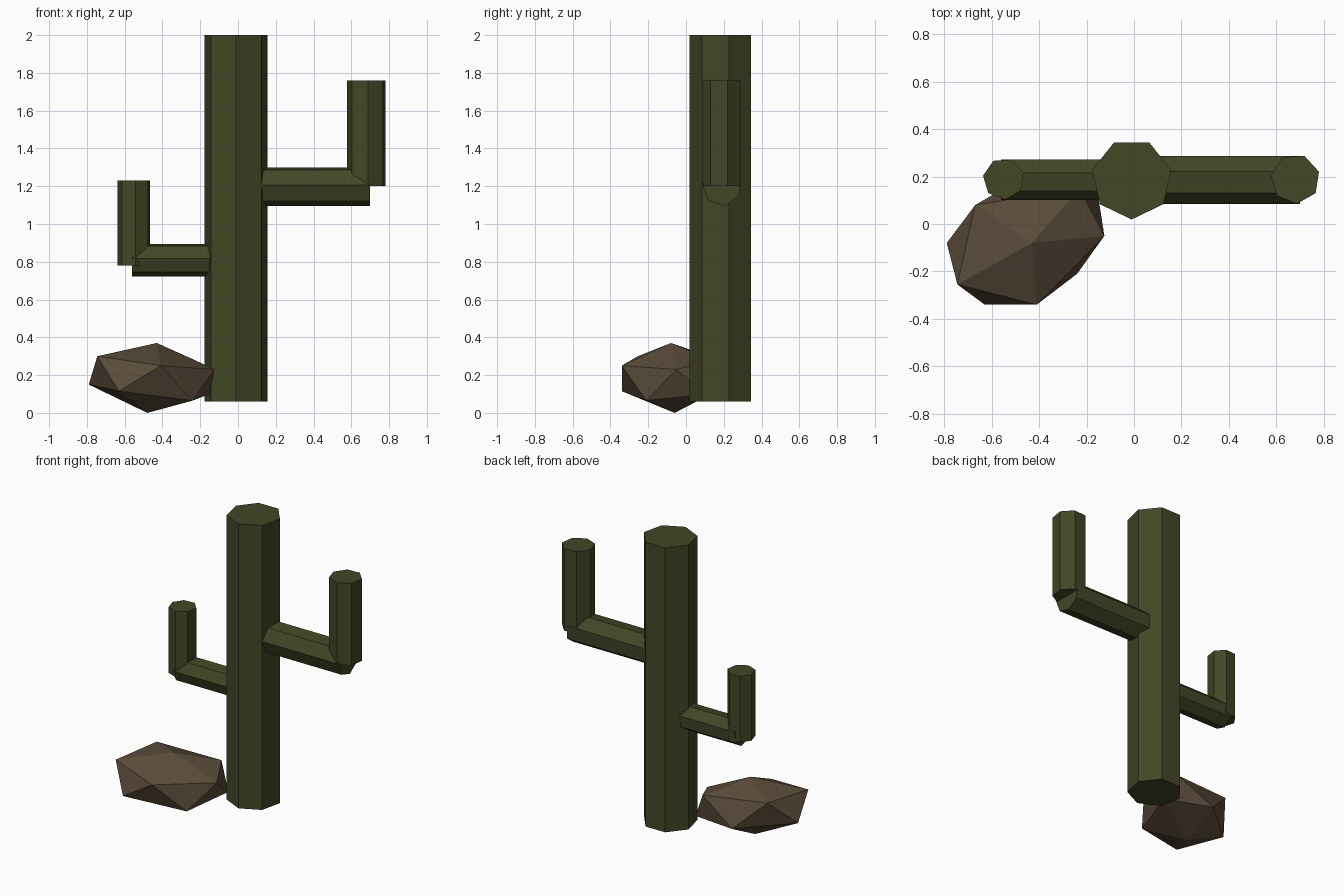
import bpy, bmesh
from math import cos, sin, radians, tau
from mathutils import Vector

cube = bpy.data.objects.get("Cube")
if cube:
    bpy.data.objects.remove(cube)


def material(name, rgb):
    m = bpy.data.materials.new(name)
    m.use_nodes = True
    m.diffuse_color = (*rgb, 1)
    bsdf = m.node_tree.nodes["Principled BSDF"]
    bsdf.inputs["Base Color"].default_value = (*rgb, 1)
    bsdf.inputs["Roughness"].default_value = 0.9
    return m


green = material("cactus green", (0.054, 0.063, 0.019))
brown = material("rock brown", (0.102, 0.072, 0.043))


def finish(bm, name, mat):
    bmesh.ops.recalc_face_normals(bm, faces=bm.faces)
    mesh = bpy.data.meshes.new(name)
    bm.to_mesh(mesh)
    bm.free()
    mesh.materials.append(mat)
    obj = bpy.data.objects.new(name, mesh)
    bpy.context.collection.objects.link(obj)


def prism(name, start, end, radius, turn, u, v, sides=7):
    """Seven-sided bar from start to end, its section lying in u and v."""
    bm = bmesh.new()
    rings = []
    for centre in (start, end):
        ring = []
        for i in range(sides):
            a = radians(turn) + tau * i / sides
            ring.append(bm.verts.new(Vector(centre) + radius * (cos(a) * u + sin(a) * v)))
        rings.append(ring)
        bm.faces.new(ring)
    for i in range(sides):
        j = (i + 1) % sides
        bm.faces.new((rings[0][i], rings[0][j], rings[1][j], rings[1][i]))
    finish(bm, name, green)


X, Y, Z = Vector((1, 0, 0)), Vector((0, 1, 0)), Vector((0, 0, 1))
DEPTH = 0.19

# Trunk
prism("trunk", (-0.01, DEPTH, 0.06), (-0.01, DEPTH, 2), 0.171, 270, X, Y)

# Arms: a level bar out of the trunk and an upright bar at its end
for side, root, tip, upright, level, top, radius in (
    ("left", 0.08, 0.70, 0.68, 1.20, 1.76, 0.105),
    ("right", -0.09, -0.56, -0.55, 0.81, 1.23, 0.088),
):
    prism(side + "_arm_level", (root, DEPTH, level), (tip, DEPTH, level), radius, 73, Y, Z)
    base = level if side == "left" else level - 0.03
    prism(side + "_arm_upright", (upright, DEPTH, base), (upright, DEPTH, top), radius, 274, X, Y)

# Rock: peak, two staggered rings of five, and a bottom point
bm = bmesh.new()
peak = bm.verts.new((-0.43, -0.08, 0.37))
foot = bm.verts.new((-0.48, -0.06, 0))
upper = [bm.verts.new(p) for p in (
    (-0.745, -0.255, 0.30), (-0.41, -0.34, 0.25), (-0.125, -0.05, 0.23),
    (-0.23, 0.15, 0.28), (-0.67, 0.08, 0.315))]
lower = [bm.verts.new(p) for p in (
    (-0.63, -0.34, 0.115), (-0.24, -0.21, 0.065), (-0.15, 0.11, 0.10),
    (-0.48, 0.19, 0.13), (-0.79, -0.08, 0.15))]
for i in range(5):
    j = (i + 1) % 5
    bm.faces.new((peak, upper[i], upper[j]))
    bm.faces.new((upper[i], lower[i], upper[j]))
    bm.faces.new((lower[i], lower[j], upper[j]))
    bm.faces.new((foot, lower[j], lower[i]))
finish(bm, "rock", brown)
